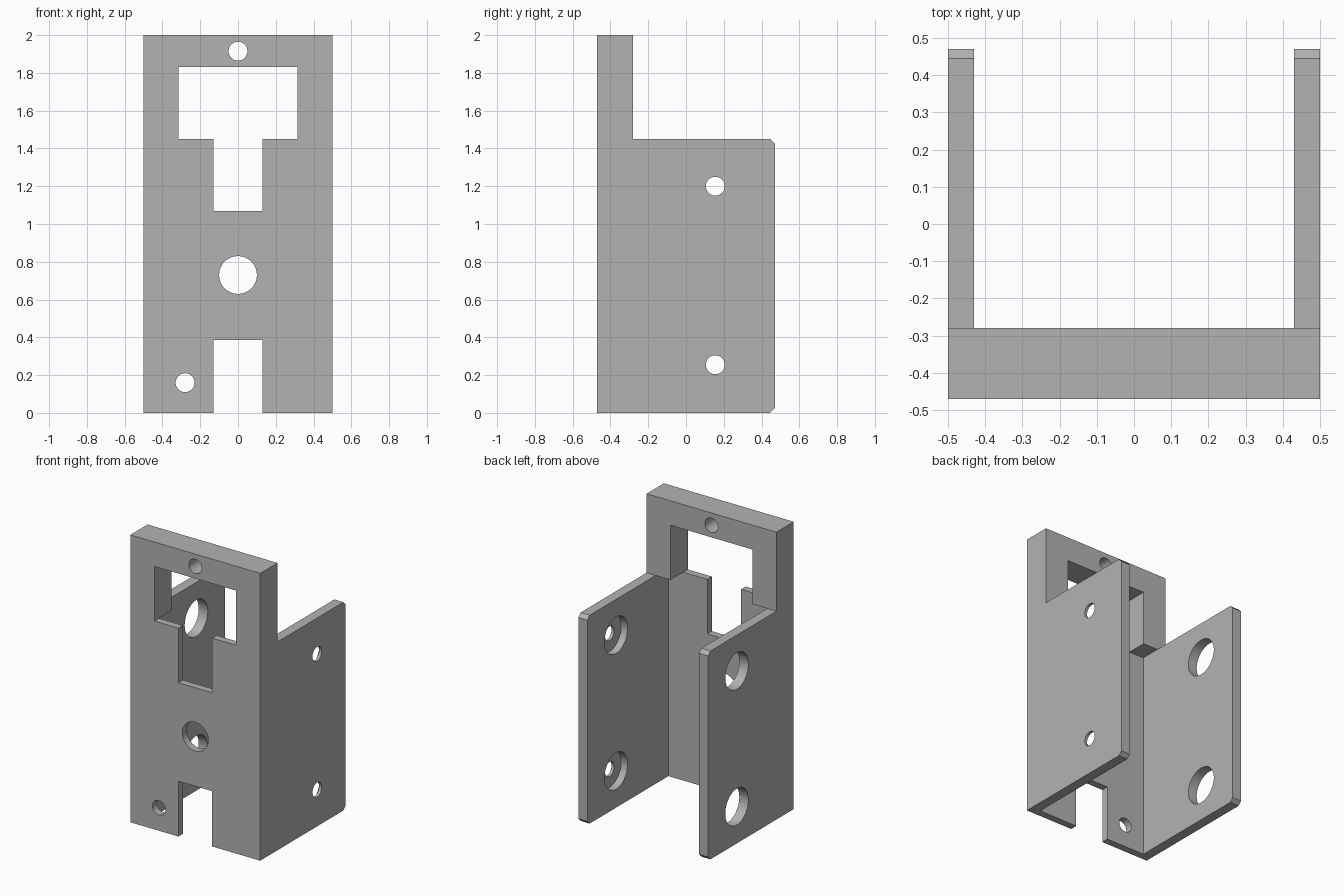
import bpy
import bmesh
import math

default = bpy.data.objects.get("Cube")
if default:
    bpy.data.objects.remove(default, do_unlink=True)

# Main dimensions
FRONT, PLATE_BACK, FRAME_BACK, BACK = -0.47, -0.42, -0.28, 0.47
HALF_W, WALL_IN = 0.5, 0.43
SHELF, TOP = 1.45, 2.0
SLOT = 0.13
CHAMFER = 0.025

grey = bpy.data.materials.new("plain grey")
grey.use_nodes = True
colour = (0.45, 0.45, 0.45, 1)
grey.diffuse_color = colour
grey.node_tree.nodes["Principled BSDF"].inputs["Base Color"].default_value = colour


def prism(name, outline, axis, start, end):
    """Extrude a flat outline along x (outline in y, z) or y (outline in x, z)."""
    def place(a, b, depth):
        return (depth, a, b) if axis == "x" else (a, depth, b)
    bm = bmesh.new()
    face = bm.faces.new([bm.verts.new(place(a, b, start)) for a, b in outline])
    moved = bmesh.ops.extrude_face_region(bm, geom=[face])["geom"]
    bmesh.ops.translate(bm, verts=[v for v in moved if isinstance(v, bmesh.types.BMVert)],
                        vec=place(0, 0, end - start))
    bmesh.ops.recalc_face_normals(bm, faces=bm.faces)
    mesh = bpy.data.meshes.new(name)
    bm.to_mesh(mesh)
    bm.free()
    mesh.materials.append(grey)
    obj = bpy.data.objects.new(name, mesh)
    bpy.context.collection.objects.link(obj)
    return obj


def mirrored(half):
    return half + [(-x, z) for x, z in reversed(half)]


def drill(target, axis, a, b, radius, start, end):
    """Cut a round hole along an axis between two depths."""
    steps = 48
    circle = [(a + radius * math.cos(math.tau * i / steps),
               b + radius * math.sin(math.tau * i / steps)) for i in range(steps)]
    cutter = prism("hole_cutter", circle, axis, start, end)
    cutter.hide_render = True
    mod = target.modifiers.new("hole", "BOOLEAN")
    mod.operation = "DIFFERENCE"
    mod.solver = "EXACT"
    mod.object = cutter
    bpy.context.view_layer.objects.active = target
    bpy.ops.object.modifier_apply(modifier=mod.name)
    bpy.data.objects.remove(cutter, do_unlink=True)


# Thin front plate with a slot at the top and the bottom
front_plate = prism("front_plate", mirrored([
    (SLOT, 0.385), (SLOT, 0), (HALF_W, 0),
    (HALF_W, SHELF), (SLOT, SHELF), (SLOT, 1.07)]), "y", FRONT, PLATE_BACK)
drill(front_plate, "y", 0, 0.73, 0.1, -1, 0)
drill(front_plate, "y", -0.28, 0.16, 0.05, -1, 0)

# Thick upper frame around the window
upper_frame = prism("upper_frame", mirrored([
    (0.315, 1.83), (0.315, SHELF), (HALF_W, SHELF), (HALF_W, TOP)]),
    "y", FRONT, FRAME_BACK)
drill(upper_frame, "y", 0, 1.915, 0.05, -1, 0)

# Side walls with clipped rear corners
wall_outline = [(PLATE_BACK, 0), (BACK - CHAMFER, 0), (BACK, CHAMFER),
                (BACK, SHELF - CHAMFER), (BACK - CHAMFER, SHELF), (PLATE_BACK, SHELF)]
left_wall = prism("left_wall", wall_outline, "x", WALL_IN, HALF_W)
right_wall = prism("right_wall", wall_outline, "x", -HALF_W, -WALL_IN)

# Screw holes: recessed in the left wall, wide access holes in the right wall
for height in (0.255, 1.2):
    drill(left_wall, "x", 0.155, height, 0.05, 0.3, 0.7)
    drill(left_wall, "x", 0.155, height, 0.127, 0.3, 0.48)
    drill(right_wall, "x", 0.155, height, 0.127, -0.7, -0.3)

# Smooth hole walls, sharp edges elsewhere
bpy.ops.object.select_all(action="DESELECT")
for part in (front_plate, upper_frame, left_wall, right_wall):
    part.select_set(True)
bpy.context.view_layer.objects.active = front_plate
bpy.ops.object.shade_smooth_by_angle(angle=math.radians(30))
